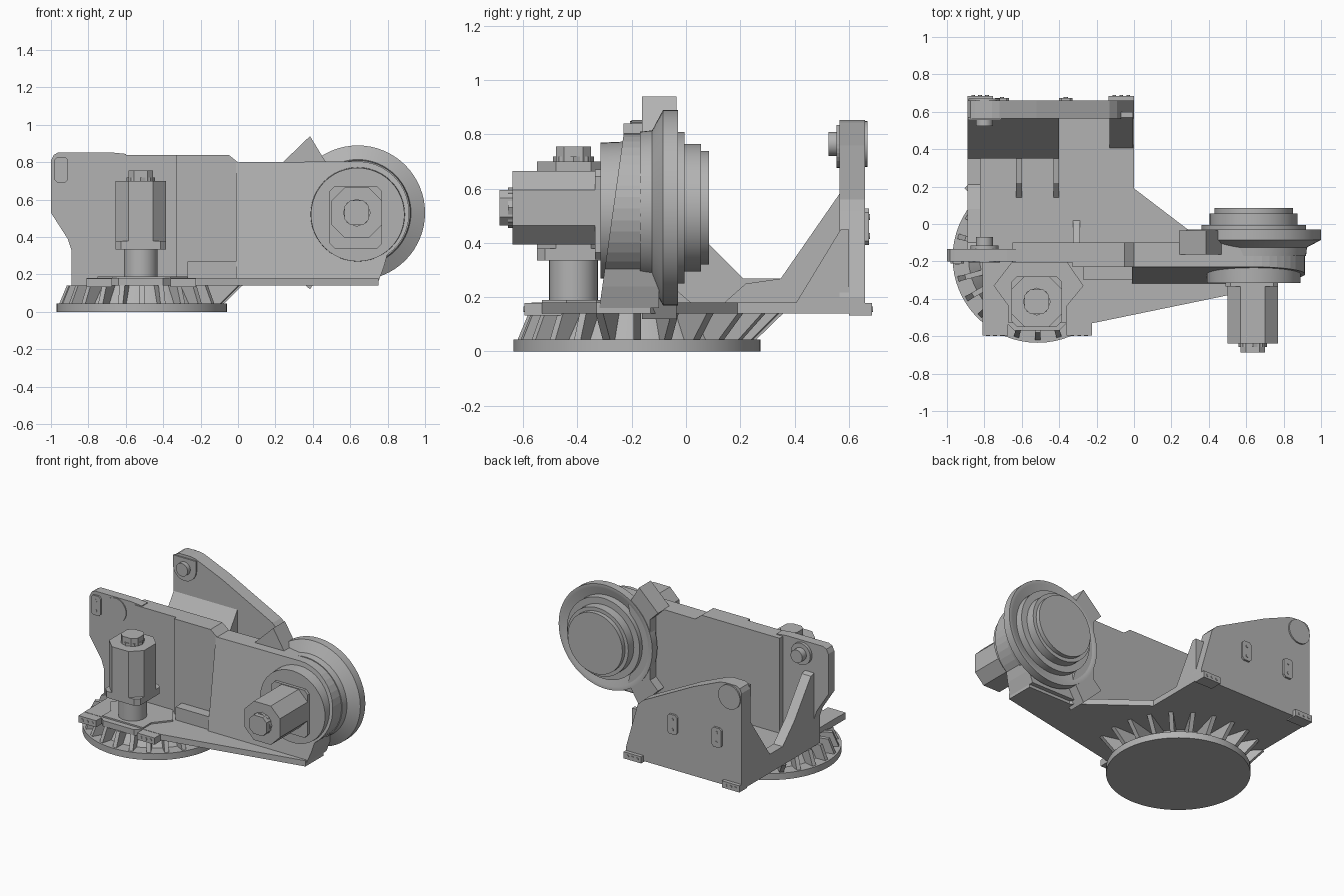
import bpy, bmesh, math
from mathutils import Matrix, Vector

if "Cube" in bpy.data.objects:
    bpy.data.objects.remove(bpy.data.objects["Cube"], do_unlink=True)

grey = bpy.data.materials.new("cast grey")
grey.use_nodes = True
COLOUR = (0.45, 0.45, 0.45, 1)
grey.diffuse_color = COLOUR
grey.node_tree.nodes["Principled BSDF"].inputs["Base Color"].default_value = COLOUR

# Maps a profile (u, v) and depth w to model space for each extrusion axis
AXES = {
    "x": lambda u, v, w: (w, u, v),
    "y": lambda u, v, w: (u, w, v),
    "z": lambda u, v, w: (u, v, w),
}


def finish(name, bm, smooth=False):
    bmesh.ops.recalc_face_normals(bm, faces=bm.faces)
    mesh = bpy.data.meshes.new(name)
    bm.to_mesh(mesh)
    bm.free()
    mesh.materials.append(grey)
    ob = bpy.data.objects.new(name, mesh)
    bpy.context.collection.objects.link(ob)
    if smooth:
        bpy.ops.object.select_all(action="DESELECT")
        ob.select_set(True)
        bpy.context.view_layer.objects.active = ob
        bpy.ops.object.shade_smooth_by_angle(angle=math.radians(30))
    return ob


def prism(name, axis, profile, a, b, shear=None):
    """Extrude a profile from a to b; shear may move the vertices at a."""
    bm = bmesh.new()
    near = [bm.verts.new(AXES[axis](u, v, a)) for u, v in profile]
    far = [bm.verts.new(AXES[axis](u, v, b)) for u, v in profile]
    bm.faces.new(near)
    bm.faces.new(far)
    n = len(profile)
    for i in range(n):
        j = (i + 1) % n
        bm.faces.new((near[i], near[j], far[j], far[i]))
    if shear:
        for v in near:
            v.co = shear(v.co)
    return finish(name, bm)


def lathe(name, axis, centre, rings, sides=48):
    """Closed turned solid; rings are (radius, depth along axis)."""
    bm = bmesh.new()
    loops = []
    for r, w in rings:
        loops.append([bm.verts.new(AXES[axis](
            centre[0] + r * math.cos(math.tau * i / sides),
            centre[1] + r * math.sin(math.tau * i / sides), w)) for i in range(sides)])
    bm.faces.new(loops[0])
    bm.faces.new(loops[-1])
    for p, q in zip(loops, loops[1:]):
        for i in range(sides):
            j = (i + 1) % sides
            bm.faces.new((p[i], p[j], q[j], q[i]))
    return finish(name, bm, sides > 12)


def rect(u0, u1, v0, v1, c=0.0):
    """Rectangle profile with optional chamfered corners."""
    if c == 0:
        return [(u0, v0), (u1, v0), (u1, v1), (u0, v1)]
    return [(u0 + c, v0), (u1 - c, v0), (u1, v0 + c), (u1, v1 - c),
            (u1 - c, v1), (u0 + c, v1), (u0, v1 - c), (u0, v0 + c)]


def arc(cx, cy, r, start, end, n=16):
    return [(cx + r * math.cos(math.radians(start + (end - start) * i / n)),
             cy + r * math.sin(math.radians(start + (end - start) * i / n)))
            for i in range(n + 1)]


# Round foot with neck and radial ribs
FOOT = (-0.515, -0.18)
lathe("base_disc", "z", FOOT, [(0.455, 0), (0.455, 0.045)], 64)
lathe("base_neck", "z", FOOT, [(0.37, 0.045), (0.31, 0.14)], 48)
for i in range(24):
    angle = 15 * i
    flared = angle <= 135 or angle >= 345
    outer = 0.54 if flared else 0.40
    profile = [(0.28, 0.045), (0.44, 0.045), (outer, 0.142), (0.28, 0.142)]
    rib = prism("base_rib", "y", profile, -0.014, 0.014)
    rib.data.transform(Matrix.Translation((*FOOT, 0)) @ Matrix.Rotation(math.radians(angle), 4, "Z"))

# Floor of the frame
prism("floor_plate", "z", [(-0.89, 0.66), (0, 0.66), (0, 0.19), (0.42, -0.13), (0.75, -0.13),
                           (0.75, -0.33), (-0.22, -0.53), (-0.36, -0.53), (-0.40, -0.57),
                           (-0.64, -0.57), (-0.68, -0.53), (-0.81, -0.53), (-0.81, -0.2),
                           (-0.89, -0.2)], 0.14, 0.18)
prism("motor_pad", "z", [(-0.65, -0.2), (-0.36, -0.2), (-0.27, -0.33), (-0.36, -0.44), (-0.36, -0.53),
                         (-0.67, -0.53), (-0.67, -0.44), (-0.75, -0.33)], 0.175, 0.19)

# Bolted tabs at the front and back edges
for x0, y0, y1, face in ((-0.81, -0.595, -0.4, -0.595), (-0.36, -0.595, -0.45, -0.595),
                         (-0.89, 0.6, 0.685, 0.685), (-0.135, 0.6, 0.685, 0.685)):
    prism("floor_tab", "z", rect(x0, x0 + 0.135, y0, y1), 0.132, 0.178)
    for k in range(3):
        lathe("tab_bolt", "y", (x0 + 0.03 + 0.037 * k, 0.155),
              [(0.01, face - 0.004), (0.01, face + 0.004)], 12)

# Front wall: thin lobe, middle panel, sloping arm side
lobe = [(-0.89, 0.14), (-0.6, 0.14), (-0.6, 0.845), (-0.68, 0.853), (-0.96, 0.853), (-0.985, 0.84),
        (-1.0, 0.81), (-1.0, 0.53), (-0.91, 0.39), (-0.89, 0.33)]
prism("front_wall_lobe", "y", lobe, -0.2, -0.135)
prism("front_wall_panel", "y", rect(-0.65, -0.32, 0.15, 0.84), -0.205, -0.1)
prism("front_wall_step", "y", [(-0.33, 0.15), (0, 0.15), (0, 0.8), (-0.05, 0.84), (-0.33, 0.84)],
      -0.23, -0.1)
prism("panel_ledge", "y", rect(-0.27, 0, 0.17, 0.27), -0.3, -0.2)


def lean(co):
    return Vector((co.x, co.y - 0.14 * (0.8 - co.z), co.z))


DRIVE = (0.64, 0.53)
prism("arm_side_wall", "y", [(-0.01, 0.16), (0.75, 0.16), (0.78, 0.24)]
      + arc(*DRIVE, 0.275, -55, 90) + [(-0.01, 0.8)], -0.23, -0.1, lean)

# Rotary joint: housing, flared ring and stepped hub
lathe("joint_flange", "y", DRIVE, [(0.28, -0.17), (0.285, -0.125), (0.36, -0.085), (0.36, -0.03),
                                   (0.335, -0.03), (0.29, -0.055)], 64)
lathe("joint_hub", "y", DRIVE, [(0.28, -0.1), (0.28, -0.005), (0.235, -0.005), (0.235, 0.055),
                                (0.21, 0.055), (0.21, 0.085)], 64)
prism("stop_lugs", "y", [(0.24, 0.8), (0.385, 0.94), (0.47, 0.8), (0.40, 0.53), (0.47, 0.26),
                         (0.385, 0.12), (0.24, 0.26), (0.30, 0.32), (0.30, 0.74)], -0.163, -0.035)
lathe("motor_mount_ring", "y", (0.64, 0.52), [(0.25, -0.315), (0.255, -0.2)], 48)
prism("motor_flange", "y", rect(0.49, 0.77, 0.34, 0.67, 0.025), -0.335, -0.3)


# Motors: chamfered body with a capped end
def motor(label, axis, cu, cv, start, end, cap_end):
    prism(label + "_body", axis, rect(cu - 0.135, cu + 0.135, cv - 0.135, cv + 0.135, 0.07), start, end)
    prism(label + "_cap", axis, rect(cu - 0.065, cu + 0.065, cv - 0.065, cv + 0.065, 0.03), end, cap_end)
    step = (cap_end - end) * 0.35
    lathe(label + "_cap_collar", axis, (cu, cv), [(0.075, end), (0.075, end + step)], 8)


motor("arm_motor", "y", 0.635, 0.53, -0.32, -0.64, -0.687)
motor("turn_motor", "z", -0.52, -0.415, 0.34, 0.70, 0.755)
prism("turn_motor_flange", "z", rect(-0.655, -0.385, -0.55, -0.28, 0.03), 0.335, 0.38)
lathe("turn_motor_neck", "z", (-0.52, -0.415), [(0.09, 0.17), (0.09, 0.34)], 32)

# Back wall, highest over the pivot
prism("back_wall", "y", [(-0.89, 0.14), (0, 0.14), (0, 0.2), (-0.09, 0.52), (-0.13, 0.56), (-0.52, 0.76),
                         (-0.72, 0.845), (-0.76, 0.853), (-0.85, 0.853), (-0.875, 0.84), (-0.89, 0.81)],
      0.565, 0.66)
prism("back_wall_boss", "y", arc(-0.8, 0.765, 0.088, 180, 360) + [(-0.712, 0.835), (-0.888, 0.835)],
      0.555, 0.57)

# Side wall with a low middle, and sloping braces
prism("side_wall", "x", [(0.62, 0.15), (0.62, 0.6), (0.565, 0.58), (0.35, 0.27), (0.21, 0.27),
                         (0.08, 0.4), (-0.1, 0.64), (-0.17, 0.66), (-0.17, 0.15)], -0.89, -0.82)
brace = [(0.35, 0.17), (0.35, 0.27), (0.565, 0.58), (0.6, 0.58), (0.6, 0.17)]
prism("back_brace", "x", brace, -0.85, -0.4)
prism("corner_brace", "x", [(0.4, 0.17), (0.57, 0.45), (0.6, 0.45), (0.6, 0.17)], -0.13, -0.005)
for x in (-0.63, -0.43):
    prism("floor_rib", "x", [(0.13, 0.17), (0.22, 0.25), (0.36, 0.27), (0.36, 0.17)], x, x + 0.03)
prism("front_foot_web", "x", [(-0.12, 0.17), (0.03, 0.17), (-0.12, 0.3)], -0.325, -0.29)

# Pivot pins on both walls
PIVOT = (-0.8, 0.765)
for name, r, a, b in (("front_pivot_cover", 0.084, -0.207, -0.19), ("front_pivot_pin", 0.045, -0.15, -0.07),
                      ("back_pivot_cover", 0.084, 0.65, 0.67), ("back_pivot_pin", 0.045, 0.525, 0.6)):
    lathe(name, "y", PIVOT, [(r, a), (r, b)], 32)
lathe("front_pivot_collar", "y", PIVOT, [(0.075, -0.14), (0.075, -0.115)], 32)

# Small bolted pads
for x, z, y, out in ((-0.945, 0.76, -0.2, -1), (-0.365, 0.46, 0.66, 1), (-0.705, 0.46, 0.66, 1)):
    tip = y + out * (0.012 if out < 0 else 0.014)
    prism("bolt_pad", "y", rect(x - 0.037, x + 0.037, z - 0.068, z + 0.068, 0.015), y - out * 0.01, tip)
    for dz in (-0.035, 0.035):
        lathe("pad_bolt", "y", (x, z + dz), [(0.011, tip - 0.003), (0.011, tip + out * 0.004)], 12)
